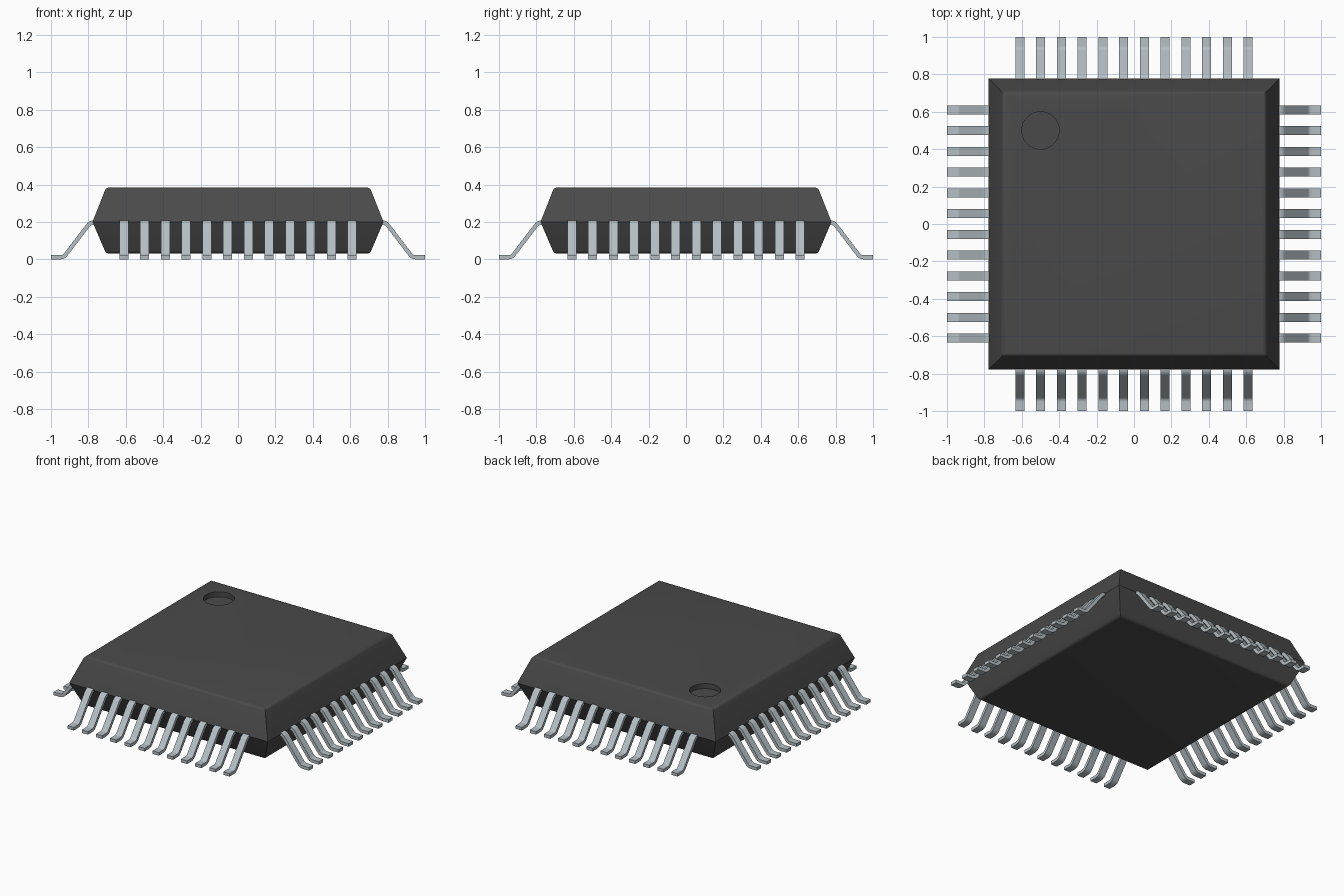
import bpy, bmesh, math
from mathutils import Vector

cube = bpy.data.objects.get("Cube")
if cube:
    bpy.data.objects.remove(cube, do_unlink=True)


def make_material(name, rgb, metallic=0.0):
    mat = bpy.data.materials.new(name)
    mat.use_nodes = True
    mat.diffuse_color = (*rgb, 1)
    bsdf = mat.node_tree.nodes["Principled BSDF"]
    bsdf.inputs["Base Color"].default_value = (*rgb, 1)
    bsdf.inputs["Metallic"].default_value = metallic
    return mat


def make_object(name, bm, mat):
    bmesh.ops.recalc_face_normals(bm, faces=bm.faces)
    mesh = bpy.data.meshes.new(name)
    bm.to_mesh(mesh)
    bm.free()
    mesh.materials.append(mat)
    obj = bpy.data.objects.new(name, mesh)
    bpy.context.collection.objects.link(obj)
    return obj


def activate(obj):
    bpy.ops.object.select_all(action="DESELECT")
    obj.select_set(True)
    bpy.context.view_layer.objects.active = obj


plastic = make_material("dark grey plastic", (0.068, 0.068, 0.068))
metal = make_material("pale grey metal", (0.46, 0.52, 0.55))

# Package body: square rings from bottom, through the parting line, to the top
BOTTOM, PARTING, TOP = 0.03, 0.2, 0.385
NARROW, WIDE = 0.705, 0.778
bm = bmesh.new()
rings = []
for half, z in ((NARROW, BOTTOM), (WIDE, PARTING), (NARROW, TOP)):
    rings.append([bm.verts.new((sx * half, sy * half, z))
                  for sx, sy in ((-1, -1), (1, -1), (1, 1), (-1, 1))])
for low, high in zip(rings, rings[1:]):
    for i in range(4):
        j = (i + 1) % 4
        bm.faces.new((low[i], low[j], high[j], high[i]))
bm.faces.new(rings[0])
bm.faces.new(rings[-1])
rims = [e for e in bm.edges
        if all(v in rings[0] for v in e.verts) or all(v in rings[-1] for v in e.verts)]
bmesh.ops.bevel(bm, geom=rims, offset=0.018, segments=4, profile=0.5, affect="EDGES")
body = make_object("package_body", bm, plastic)

# Round pin-one marker recessed into the top
bpy.ops.mesh.primitive_cylinder_add(vertices=48, radius=0.1, depth=0.1,
                                    location=(-0.5, 0.5, TOP + 0.015))
cutter = bpy.context.object
cutter.name = "marker_cutter"
cutter.hide_render = True
cutter.data.materials.append(plastic)
cut = body.modifiers.new("marker_recess", "BOOLEAN")
cut.operation = "DIFFERENCE"
cut.solver = "EXACT"
cut.object = cutter
activate(body)
bpy.ops.object.modifier_apply(modifier=cut.name)
bpy.data.objects.remove(cutter, do_unlink=True)
activate(body)
bpy.ops.object.shade_smooth_by_angle(angle=math.radians(30))


def rounded_path(points, radius, steps=5):
    """Replace each inner corner of a path with a short smooth bend."""
    path = [points[0]]
    for a, p, b in zip(points, points[1:], points[2:]):
        start = p + (a - p).normalized() * radius
        end = p + (b - p).normalized() * radius
        for k in range(steps + 1):
            t = k / steps
            path.append(start * (1 - t) ** 2 + p * 2 * t * (1 - t) + end * t ** 2)
    return path + [points[-1]]


# Gull-wing lead: a flat strip swept along a bent path
WIDTH, THICK = 0.048, 0.022
path = rounded_path([Vector(p) for p in
                     ((0.74, 0.197), (0.79, 0.197), (0.932, THICK / 2), (1.0, THICK / 2))], 0.02)
bm = bmesh.new()
sections = []
for i, p in enumerate(path):
    d = (path[min(i + 1, len(path) - 1)] - path[max(i - 1, 0)]).normalized()
    n = Vector((-d.y, d.x)) * THICK / 2
    sections.append([bm.verts.new((q.x, y, q.y)) for q, y in
                     ((p - n, -WIDTH / 2), (p - n, WIDTH / 2),
                      (p + n, WIDTH / 2), (p + n, -WIDTH / 2))])
for a, b in zip(sections, sections[1:]):
    for i in range(4):
        j = (i + 1) % 4
        bm.faces.new((a[i], a[j], b[j], b[i]))
bm.faces.new(sections[0])
bm.faces.new(sections[-1])
lead = make_object("lead", bm, metal)
activate(lead)
bpy.ops.object.shade_smooth_by_angle(angle=math.radians(35))
lead_mesh = lead.data
bpy.data.objects.remove(lead, do_unlink=True)

# Twelve leads along each of the four sides
COUNT, PITCH = 12, 0.111
for turn, side in enumerate(("left", "back", "right", "front")):
    angle = turn * math.pi / 2
    for k in range(COUNT):
        offset = (k - (COUNT - 1) / 2) * PITCH
        obj = bpy.data.objects.new(f"{side}_lead_{k + 1}", lead_mesh)
        obj.rotation_euler.z = angle
        obj.location = (-math.sin(angle) * offset, math.cos(angle) * offset, 0)
        bpy.context.collection.objects.link(obj)
